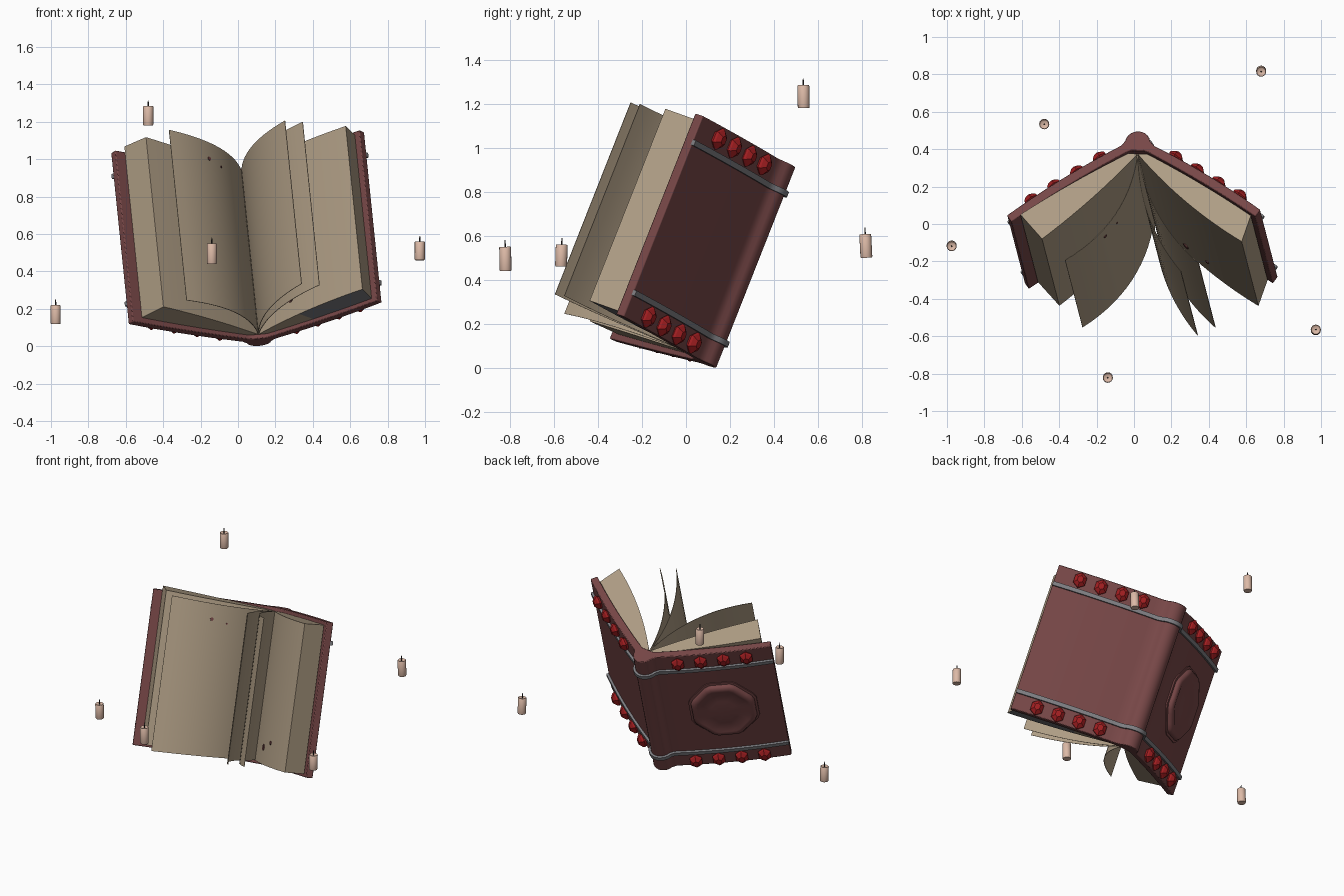
import bpy, bmesh, math
from mathutils import Matrix, Vector

if "Cube" in bpy.data.objects:
    bpy.data.objects.remove(bpy.data.objects["Cube"])


def mat(name, rgb):
    m = bpy.data.materials.new(name)
    m.diffuse_color = (*rgb, 1)
    m.use_nodes = True
    m.node_tree.nodes["Principled BSDF"].inputs["Base Color"].default_value = m.diffuse_color
    return m


LEATHER = mat("maroon_leather", (0.185, 0.063, 0.063))
PAPER = mat("old_paper", (0.43, 0.34, 0.235))
METAL = mat("grey_metal", (0.21, 0.21, 0.225))
RUBY = mat("red_gem", (0.36, 0.013, 0.015))
WAX = mat("pale_wax", (0.72, 0.49, 0.385))
WICK = mat("black_wick", (0.03, 0.025, 0.025))

# Tilted book frame: x across, y towards the spine's back, z along the spine
AX, AZ = Vector((0.995, 0, 0.1)).normalized(), Vector((-0.095, 0.365, 0.925)).normalized()
AY = AZ.cross(AX).normalized()
AX = AY.cross(AZ)
ORIGIN = Vector((0.115, 0.137, 0.0))
BOOK = Matrix.Translation(ORIGIN) @ Matrix((AX, AY, AZ)).transposed().to_4x4()
L = 0.985


def finish(name, bm, material, world, angle=35):
    bmesh.ops.recalc_face_normals(bm, faces=bm.faces)
    me = bpy.data.meshes.new(name)
    bm.to_mesh(me)
    bm.free()
    me.materials.append(material)
    if angle:
        me.shade_smooth()
        me.set_sharp_from_angle(angle=math.radians(angle))
    ob = bpy.data.objects.new(name, me)
    bpy.context.collection.objects.link(ob)
    ob.matrix_world = world
    return ob


def slab(name, a, b, z0, z1, material, rise0=0.0, rise1=0.0):
    """Solid between matching profile lines a and b; the left half may rise at either end."""
    bm = bmesh.new()
    rows = [[bm.verts.new((p[0], p[1], z + rise * max(0, -p[0]))) for p in line]
            for line, z, rise in ((a, z0, rise0), (b, z0, rise0), (b, z1, rise1), (a, z1, rise1))]
    for r in range(4):
        s, t = rows[r], rows[(r + 1) % 4]
        for i in range(len(a) - 1):
            bm.faces.new((s[i], s[i + 1], t[i + 1], t[i]))
    for i in (0, -1):
        bm.faces.new([row[i] for row in rows])
    bmesh.ops.remove_doubles(bm, verts=bm.verts, dist=0.0005)
    return finish(name, bm, material, BOOK)


def offset(pts, d):
    out = []
    for i, p in enumerate(pts):
        t = Vector(pts[min(i + 1, len(pts) - 1)]) - Vector(pts[max(i - 1, 0)])
        t.normalize()
        out.append((p[0] - t.y * d, p[1] + t.x * d))
    return out


def bow(p, q, d, n=14):
    """Line from p to q bowed sideways by d."""
    p, q = Vector(p), Vector(q)
    t = (q - p).normalized()
    side = Vector((-t.y, t.x))
    return [tuple(p.lerp(q, i / n) + side * d * 4 * (i / n) * (1 - i / n)) for i in range(n + 1)]


# Cover: two slightly bowed boards joined by a rounded spine
TIP_R, TIP_L = (0.674, -0.452), (-0.685, -0.488)
HINGE, HINGE_L = (0.088, -0.083), (-0.088, -0.083)
arc = [(0.068 * math.sin(t), -0.068 + 0.068 * math.cos(t))
       for t in [math.radians(a) for a in range(-80, 81, 16)]]
outer = bow(HINGE_L, TIP_L, -0.014)[::-1] + arc + bow(HINGE, TIP_R, 0.014)
inner = bow((-0.06, -0.122), (-0.66, -0.525), -0.01)[::-1]
inner += [(-0.04 + 0.08 * i / (len(arc) - 1), -0.113) for i in range(len(arc))]
inner += bow((0.06, -0.122), (0.649, -0.49), 0.01)
cover = slab("cover", outer, inner, 0, L, LEATHER, 0.015, 0.02)
bev = cover.modifiers.new("soft_edges", "BEVEL")
bev.width, bev.segments, bev.limit_method = 0.005, 2, "ANGLE"
bev.angle_limit = math.radians(50)

# Metal bands wrapping the cover
for name, z in (("lower_band", 0.118), ("upper_band", 0.855)):
    slab(name, offset(outer, 0.015), offset(outer, -0.004), z - 0.013, z + 0.013, METAL, 0.02, 0.02)

# Page blocks; the left one stands taller towards its fore edge
GUT = (0, -0.122)
RIGHT_FACE = bow(GUT, (0.578, -0.626), -0.03)
block = slab("right_page_block", RIGHT_FACE, bow((0.05, -0.122), (0.622, -0.477), 0.01),
             0.02, 0.962, PAPER)
block.data.materials.append(METAL)
for f in block.data.polygons:  # grey outer part of the underside
    if f.normal.z < -0.9 and f.center.x > 0.27:
        f.material_index = 1
slab("left_page_block", bow(GUT, (-0.49, -0.63), 0.015), bow((-0.05, -0.122), (-0.61, -0.495), -0.01),
     0.02, 0.962, PAPER, 0.03, 0.105)

# Loose turning pages
LEFT_LEAF = bow(GUT, (-0.364, -0.745), 0.085)
for i, line in enumerate((LEFT_LEAF, bow(GUT, (0.258, -0.795), -0.06),
                          bow(GUT, (0.352, -0.75), -0.06))):
    slab(f"loose_page_{i + 1}", offset(line, 0.0015), offset(line, -0.0015), 0.02, 0.962, PAPER,
         -0.02, 0.095)

# Small dark red stains on the paper
for i, (line, k, z, r, s) in enumerate(((RIGHT_FACE, 5, 0.125, 0.02, -1), (RIGHT_FACE, 8, 0.17, 0.012, -1),
                                        (LEFT_LEAF, 9, 0.88, 0.011, 1), (LEFT_LEAF, 7, 0.86, 0.006, 1))):
    p, q = Vector(line[k]), Vector(line[k + 1])
    t = (q - p).normalized()
    nn = Vector((-t.y, t.x)) * s
    p += nn * 0.002
    bm = bmesh.new()
    bmesh.ops.create_cone(bm, cap_ends=True, segments=9, radius1=r, radius2=r, depth=0.006)
    frame = Matrix(((t.x, 0, nn.x, p.x), (t.y, 0, nn.y, p.y), (0, 1, 0, z), (0, 0, 0, 1)))
    bmesh.ops.transform(bm, matrix=frame, verts=bm.verts)
    finish(f"stain_{i + 1}", bm, LEATHER, BOOK, 0)

# Cut gems in rows along the top and bottom of both boards
for side, h, tip in (("right", Vector(HINGE), TIP_R), ("left", Vector(HINGE_L), TIP_L)):
    run = Vector(tip) - h
    d = run.normalized()
    n = Vector((-d.y, d.x)) if d.x > 0 else Vector((d.y, -d.x))
    for row, z in (("lower", 0.05), ("upper", 0.925)):
        for k in range(4):
            c = h + run * (0.175 + 0.2 * k) + n * 0.022
            zz = z + (0.018 * max(0, -c.x))
            frame = Matrix(((d.x, n.x, 0, c.x), (d.y, n.y, 0, c.y), (0, 0, 1, zz), (0, 0, 0, 1)))
            bm = bmesh.new()
            for s, up in ((0.6, -0.028), (1, 0), (0.93, 0.012), (0.45, 0.03)):
                for j in range(6):
                    t = math.radians(60 * j + 30)
                    bm.verts.new((0.044 * s * math.cos(t), up, 0.052 * s * math.sin(t)))
            bmesh.ops.convex_hull(bm, input=bm.verts)
            bmesh.ops.dissolve_limit(bm, angle_limit=0.03, verts=bm.verts, edges=bm.edges)
            bmesh.ops.transform(bm, matrix=frame, verts=bm.verts)
            finish(f"{side}_{row}_gem_{k + 1}", bm, RUBY, BOOK, 0)

# Raised chamfered medallion on the left board
h = Vector(HINGE_L)
run = Vector(TIP_L) - h
d = run.normalized()
n = Vector((d.y, -d.x))
c = h + run * 0.5 + n * 0.012
bm = bmesh.new()
rings = []
for s, up in ((1, -0.015), (1, 0.006), (0.93, 0.008), (0.92, 0.022), (0.88, 0.032),
              (0.82, 0.037), (0.75, 0.036), (0.68, 0.03), (0.4, 0.036), (0.15, 0.038)):
    ring = []
    for k in range(40):
        t = 2 * math.pi * k / 40
        cs, sn = math.cos(t), math.sin(t)
        r = s * min(1 / max(abs(cs), abs(sn)), 1.4 / (abs(cs) + abs(sn)))
        p = c + d * 0.215 * r * cs + n * up
        ring.append(bm.verts.new((p.x, p.y, L / 2 + 0.235 * r * sn)))
    rings.append(ring)
for a, b in zip(rings, rings[1:]):
    for k in range(40):
        bm.faces.new((a[k], a[(k + 1) % 40], b[(k + 1) % 40], b[k]))
bm.faces.new(rings[0])
bm.faces.new(rings[-1])
finish("medallion", bm, LEATHER, BOOK, 50)


def lathe(name, profile, material, world, seg=16):
    bm = bmesh.new()
    rs = [[bm.verts.new((r * math.cos(2 * math.pi * k / seg), r * math.sin(2 * math.pi * k / seg), z))
           for k in range(seg)] for r, z in profile]
    for a, b in zip(rs, rs[1:]):
        for k in range(seg):
            bm.faces.new((a[k], a[(k + 1) % seg], b[(k + 1) % seg], b[k]))
    bm.faces.new(rs[0])
    bm.faces.new(rs[-1])
    finish(name, bm, material, world, 40)


# Floating candles
for i, (x, y, z, ht, tilt) in enumerate((
        (-0.975, -0.115, 0.12, 0.10, 2), (-0.48, 0.535, 1.18, 0.105, 1),
        (0.68, 0.82, 0.50, 0.108, 3), (0.972, -0.568, 0.46, 0.10, -2),
        (-0.14, -0.82, 0.44, 0.11, 1))):
    world = Matrix.Translation((x, y, z)) @ Matrix.Rotation(math.radians(tilt), 4, "X")
    lathe(f"candle_{i + 1}", [(0.025, 0), (0.027, 0.005), (0.027, ht - 0.004), (0.024, ht),
                              (0.019, ht - 0.004), (0.006, ht - 0.006)], WAX, world)
    lathe(f"wick_{i + 1}", [(0.0035, ht - 0.008), (0.0035, ht + 0.015), (0.002, ht + 0.03)],
          WICK, world, 6)
